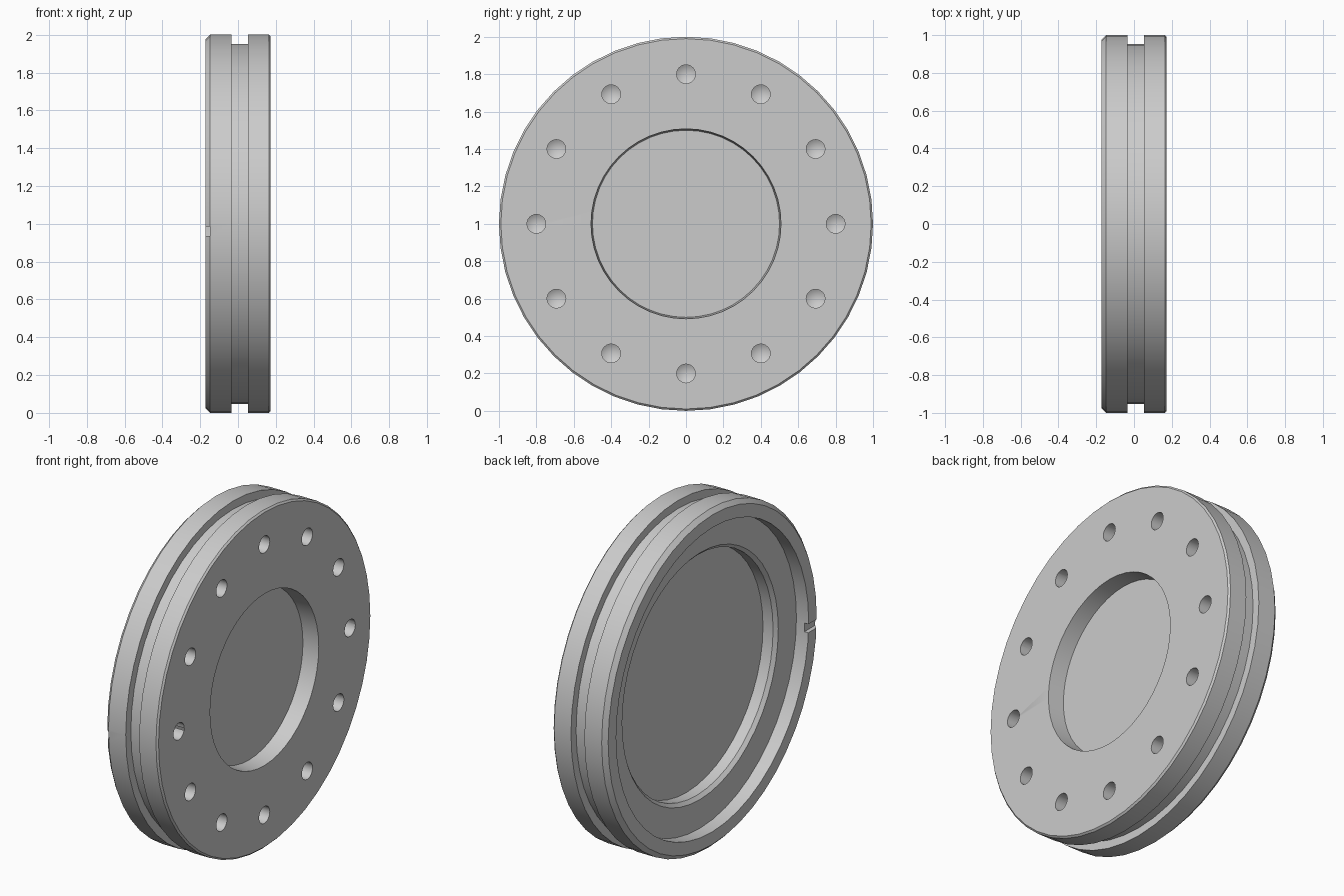
import bpy, bmesh, math
from mathutils import Matrix, Vector

if "Cube" in bpy.data.objects:
    bpy.data.objects.remove(bpy.data.objects["Cube"], do_unlink=True)

CENTRE = Vector((0, 0, 1))

# Single plain metal colour
metal = bpy.data.materials.new("grey metal")
metal.use_nodes = True
colour = (0.6, 0.6, 0.6, 1)
metal.diffuse_color = colour
metal.node_tree.nodes["Principled BSDF"].inputs["Base Color"].default_value = colour


def lathe(name, profile, segments, offset):
    """Turn (x, radius) points around the x axis."""
    bm = bmesh.new()
    verts = [bm.verts.new((x, 0, r)) for x, r in profile]
    edges = [bm.edges.new(pair) for pair in zip(verts, verts[1:])]
    bmesh.ops.spin(bm, geom=verts + edges, cent=(0, 0, 0), axis=(1, 0, 0),
                   angle=math.tau, steps=segments, use_duplicate=False)
    bmesh.ops.remove_doubles(bm, verts=bm.verts, dist=1e-4)
    bmesh.ops.recalc_face_normals(bm, faces=bm.faces)
    bmesh.ops.translate(bm, verts=bm.verts, vec=offset)
    mesh = bpy.data.meshes.new(name)
    bm.to_mesh(mesh)
    bm.free()
    mesh.materials.append(metal)
    obj = bpy.data.objects.new(name, mesh)
    bpy.context.collection.objects.link(obj)
    return obj


def cut(target, cutter):
    mod = target.modifiers.new("cut", "BOOLEAN")
    mod.operation = "DIFFERENCE"
    mod.solver = "EXACT"
    mod.object = cutter
    bpy.context.view_layer.objects.active = target
    bpy.ops.object.modifier_apply(modifier=mod.name)
    bpy.data.objects.remove(cutter, do_unlink=True)


# Flange body: front recess, chamfered rim, seal groove, stepped back recess
flange = lathe("flange_body", [
    (0.075, 0), (0.075, 0.5), (0.173, 0.508),
    (0.173, 0.99), (0.163, 1), (0.053, 1),
    (0.053, 0.952), (-0.035, 0.952), (-0.035, 1),
    (-0.148, 1), (-0.173, 0.975), (-0.173, 0.9),
    (-0.093, 0.9), (-0.093, 0.73), (-0.073, 0.71),
    (-0.007, 0.71), (-0.007, 0)], 48, CENTRE)

# Ring of blind drilled holes with conical bottoms
bolt_holes = 12
for i in range(bolt_holes):
    spot = Matrix.Rotation(math.tau * i / bolt_holes, 3, "X") @ Vector((0, 0, 0.8))
    drill = lathe("drill", [(0.03, 0), (0.06, 0.05), (0.25, 0.05), (0.25, 0)],
                  24, CENTRE + spot)
    cut(flange, drill)

# Small locating notch in the back rim
bpy.ops.mesh.primitive_cube_add(size=1, location=(-0.173, -0.95, 0.96))
notch = bpy.context.object
notch.name = "notch_cutter"
notch.scale = (0.05, 0.2, 0.05)
cut(flange, notch)

bpy.ops.object.select_all(action="DESELECT")
flange.select_set(True)
bpy.context.view_layer.objects.active = flange
bpy.ops.object.shade_smooth_by_angle(angle=math.radians(30))
